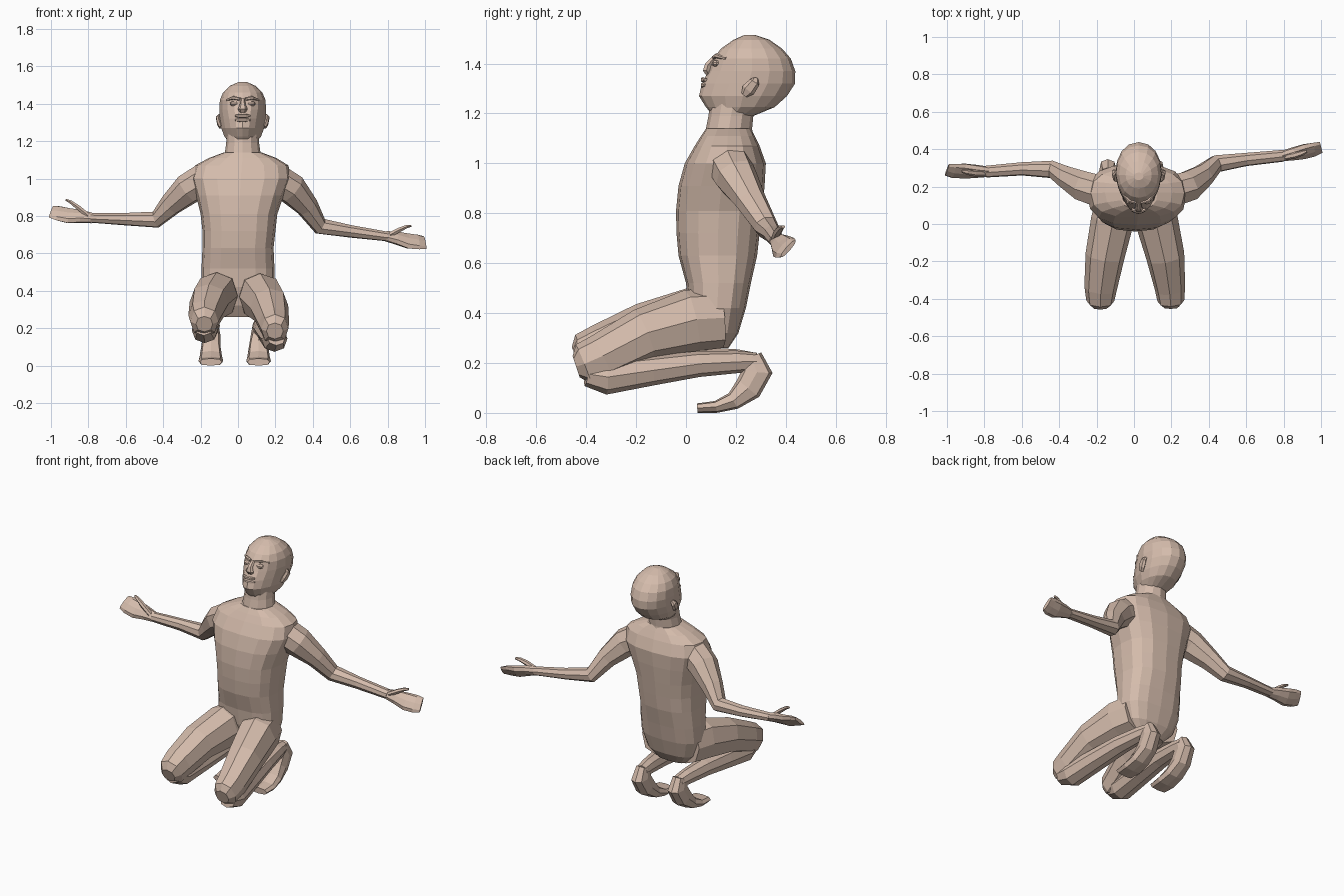
import bpy, bmesh, math
from mathutils import Vector

skin = bpy.data.materials.new("skin")
skin.diffuse_color = (0.66, 0.50, 0.41, 1)


def loft(name, rings):
    """Skin a list of equal-sized point rings and cap both ends."""
    bm = bmesh.new()
    rows = [[bm.verts.new(p) for p in r] for r in rings]
    n = len(rows[0])
    for a, b in zip(rows, rows[1:]):
        for i in range(n):
            j = (i + 1) % n
            bm.faces.new((a[i], a[j], b[j], b[i]))
    bm.faces.new(rows[0])
    bm.faces.new(rows[-1])
    bmesh.ops.recalc_face_normals(bm, faces=bm.faces)
    me = bpy.data.meshes.new(name)
    bm.to_mesh(me)
    bm.free()
    me.materials.append(skin)
    ob = bpy.data.objects.new(name, me)
    bpy.context.collection.objects.link(ob)
    return ob


def ring(c, u, v, n, e=2.0, egg=0.0):
    """Superellipse ring; egg narrows the -v end."""
    pts = []
    for i in range(n):
        t = 2 * math.pi * i / n
        cs, sn = math.cos(t), math.sin(t)
        cu = math.copysign(abs(cs) ** (2 / e), cs)
        cv = math.copysign(abs(sn) ** (2 / e), sn)
        pts.append(c + u * cu * (1 + egg * min(cv, 0)) + v * cv)
    return pts


def stack(name, levels, n, e=2.0):
    """Horizontal slices: z, centre x, half width, y front, y back, egg."""
    rings = []
    for z, x, hw, y0, y1, egg in levels:
        rings.append(ring(Vector((x, (y0 + y1) / 2, z)), Vector((hw, 0, 0)),
                          Vector((0, (y1 - y0) / 2, 0)), n, e, egg))
    return loft(name, rings)


def tube(name, path, wide, n=8, e=2.2):
    """Path of (x, y, z, wide radius, thin radius)."""
    P = [Vector(p[:3]) for p in path]
    rings = []
    for i, p in enumerate(path):
        t = (P[min(i + 1, len(P) - 1)] - P[max(i - 1, 0)]).normalized()
        w = Vector(wide)
        w = (w - t * w.dot(t)).normalized()
        rings.append(ring(P[i], w * p[3], t.cross(w) * p[4], n, e))
    return loft(name, rings)


def blob(name, c, r, seg=8):
    bm = bmesh.new()
    bmesh.ops.create_uvsphere(bm, u_segments=seg, v_segments=5, radius=1)
    for v in bm.verts:
        v.co = Vector((v.co.x * r[0] + c[0], v.co.y * r[1] + c[1], v.co.z * r[2] + c[2]))
    me = bpy.data.meshes.new(name)
    bm.to_mesh(me)
    bm.free()
    me.materials.append(skin)
    bpy.context.collection.objects.link(bpy.data.objects.new(name, me))


# Torso, from seat to base of neck
stack("torso", [
    (0.26, 0, 0.10, 0.08, 0.17, 0), (0.32, 0, 0.16, 0.04, 0.21, 0),
    (0.42, 0, 0.195, 0.01, 0.24, 0), (0.52, 0, 0.195, 0.0, 0.26, 0),
    (0.63, 0, 0.19, -0.03, 0.285, 0), (0.72, 0.005, 0.195, -0.038, 0.295, 0),
    (0.81, 0.005, 0.205, -0.04, 0.305, 0), (0.91, 0.01, 0.235, -0.03, 0.315, 0),
    (1.00, 0.015, 0.265, -0.005, 0.32, 0), (1.07, 0.02, 0.25, 0.035, 0.295, 0),
    (1.11, 0.025, 0.18, 0.06, 0.275, 0), (1.14, 0.025, 0.10, 0.08, 0.26, 0)], 16, 2.6)

# Neck
stack("neck", [(1.08, 0.022, 0.12, 0.06, 0.27, 0), (1.14, 0.025, 0.095, 0.08, 0.265, 0),
               (1.19, 0.025, 0.088, 0.09, 0.27, 0), (1.28, 0.025, 0.085, 0.10, 0.30, 0)], 12)

# Head, tilted back a little
stack("head", [
    (1.19, 0.025, 0.07, 0.11, 0.27, 0.2), (1.225, 0.025, 0.098, 0.08, 0.355, 0.3),
    (1.27, 0.025, 0.115, 0.052, 0.405, 0.3), (1.32, 0.025, 0.122, 0.064, 0.437, 0.25),
    (1.37, 0.025, 0.125, 0.09, 0.438, 0.15), (1.42, 0.025, 0.122, 0.11, 0.42, 0.1),
    (1.46, 0.025, 0.105, 0.14, 0.385, 0.05), (1.495, 0.025, 0.07, 0.19, 0.335, 0),
    (1.515, 0.025, 0.025, 0.235, 0.275, 0)], 16, 2.15)

# Face
tube("nose", [(0.025, 0.115, 1.425, 0.012, 0.010), (0.025, 0.088, 1.395, 0.016, 0.014),
              (0.025, 0.082, 1.372, 0.026, 0.016), (0.025, 0.09, 1.355, 0.018, 0.01)], (1, 0, 0), 6)
for k, z in enumerate((1.335, 1.313)):
    tube("lip_%d" % k, [(0.025 + s * 0.038, 0.079 - 0.014 * (1 - s * s), z, 0.012 - 0.006 * s * s, 0.009)
                        for s in (-1, -0.4, 0.4, 1)], (0, 0, 1), 6)
for s, side in ((-1, "left"), (1, "right")):
    blob("eyelid_" + side, (0.025 + s * 0.045, 0.122, 1.400), (0.024, 0.018, 0.014))
    tube("brow_" + side, [(0.025 + s * 0.015, 0.112, 1.425, 0.009, 0.008),
                          (0.025 + s * 0.05, 0.122, 1.432, 0.010, 0.009),
                          (0.025 + s * 0.085, 0.16, 1.42, 0.006, 0.006)], (0, 0, 1), 6)
    tube("ear_" + side, [(0.025 + s * 0.115, 0.235, 1.275, 0.015, 0.012),
                         (0.025 + s * 0.126, 0.25, 1.295, 0.028, 0.012),
                         (0.025 + s * 0.132, 0.275, 1.325, 0.022, 0.012),
                         (0.025 + s * 0.122, 0.28, 1.34, 0.010, 0.008)], (0, 1, -0.5), 6)

# Arms, bent at the elbow and spread wide
arms = {
    "left": [(-0.17, 0.17, 1.0, 0.09, 0.09), (-0.265, 0.20, 0.945, 0.085, 0.085),
             (-0.36, 0.25, 0.86, 0.062, 0.062), (-0.44, 0.292, 0.780, 0.048, 0.046),
             (-0.60, 0.295, 0.783, 0.036, 0.034), (-0.79, 0.28, 0.79, 0.032, 0.026)],
    "right": [(0.19, 0.17, 1.0, 0.09, 0.09), (0.285, 0.20, 0.945, 0.085, 0.085),
              (0.37, 0.26, 0.85, 0.062, 0.062), (0.44, 0.322, 0.745, 0.048, 0.046),
              (0.60, 0.345, 0.718, 0.036, 0.034), (0.80, 0.365, 0.69, 0.032, 0.026)]}
tips = {"left": Vector((-1.0, 0.285, 0.82)), "right": Vector((1.0, 0.405, 0.655))}
for side, path in arms.items():
    tube("arm_" + side, path, (0, 1, 0.2))
    # Mitten hand with a raised thumb
    w, tip = Vector(path[-1][:3]), tips[side]
    d = tip - w

    def at(f, dy, dz, a, b):
        p = w + d * f
        return (p.x, p.y + dy, p.z + dz, a, b)
    tube("hand_" + side, [at(-0.05, 0, 0, 0.030, 0.024), at(0.25, 0, 0, 0.042, 0.026),
                          at(0.55, 0, -0.005, 0.054, 0.024), at(0.82, 0, 0, 0.054, 0.018),
                          at(1.0, 0.005, 0.003, 0.045, 0.010)], (0, 0.7, 0.72))
    tube("thumb_" + side, [at(0.05, -0.01, 0.01, 0.016, 0.014), at(0.3, -0.01, 0.045, 0.017, 0.014),
                           at(0.5, -0.005, 0.07, 0.014, 0.010), at(0.62, 0, 0.078, 0.008, 0.006)],
         (0, 1, 0), 6)

# Folded legs: thigh to knee, shin back to ankle, foot tucked on its toes
thighs = {
    "left": [(-0.10, 0.14, 0.38, 0.10, 0.12), (-0.115, 0.02, 0.375, 0.115, 0.125),
             (-0.155, -0.17, 0.335, 0.105, 0.105), (-0.178, -0.34, 0.265, 0.088, 0.092),
             (-0.18, -0.41, 0.235, 0.075, 0.085), (-0.18, -0.44, 0.222, 0.045, 0.045)],
    "right": [(0.10, 0.14, 0.38, 0.10, 0.12), (0.12, 0.02, 0.37, 0.115, 0.125),
              (0.167, -0.17, 0.315, 0.103, 0.105), (0.192, -0.34, 0.225, 0.082, 0.092),
              (0.197, -0.41, 0.195, 0.072, 0.085), (0.197, -0.44, 0.185, 0.045, 0.045)]}
shins = {"left": ((-0.18, -0.36, 0.20), -0.14), "right": ((0.20, -0.36, 0.15), 0.115)}
for side, path in thighs.items():
    tube("thigh_" + side, path, (1, 0, 0), 8, 2.3)
    (kx, ky, kz), ax = shins[side]

    def mix(f, z, a, b):
        return (kx + (ax - kx) * f, ky + (0.27 - ky) * f, kz + (0.205 - kz) * f + z, a, b)
    tube("shin_" + side, [mix(-0.06, 0.01, 0.05, 0.05), mix(0.06, -0.01, 0.07, 0.07),
                          mix(0.35, 0, 0.066, 0.06), mix(0.65, 0.01, 0.058, 0.052),
                          mix(0.9, 0.005, 0.045, 0.045), mix(1.02, 0, 0.038, 0.035)], (1, 0, 0))
    fx = ax - 0.005
    tube("foot_" + side, [(ax, 0.26, 0.225, 0.035, 0.045), (ax, 0.285, 0.165, 0.046, 0.062),
                          (fx, 0.25, 0.10, 0.052, 0.056), (fx, 0.19, 0.048, 0.060, 0.036),
                          (fx, 0.12, 0.024, 0.066, 0.024), (fx, 0.045, 0.019, 0.060, 0.019)],
         (1, 0, 0), 8, 2.8)
